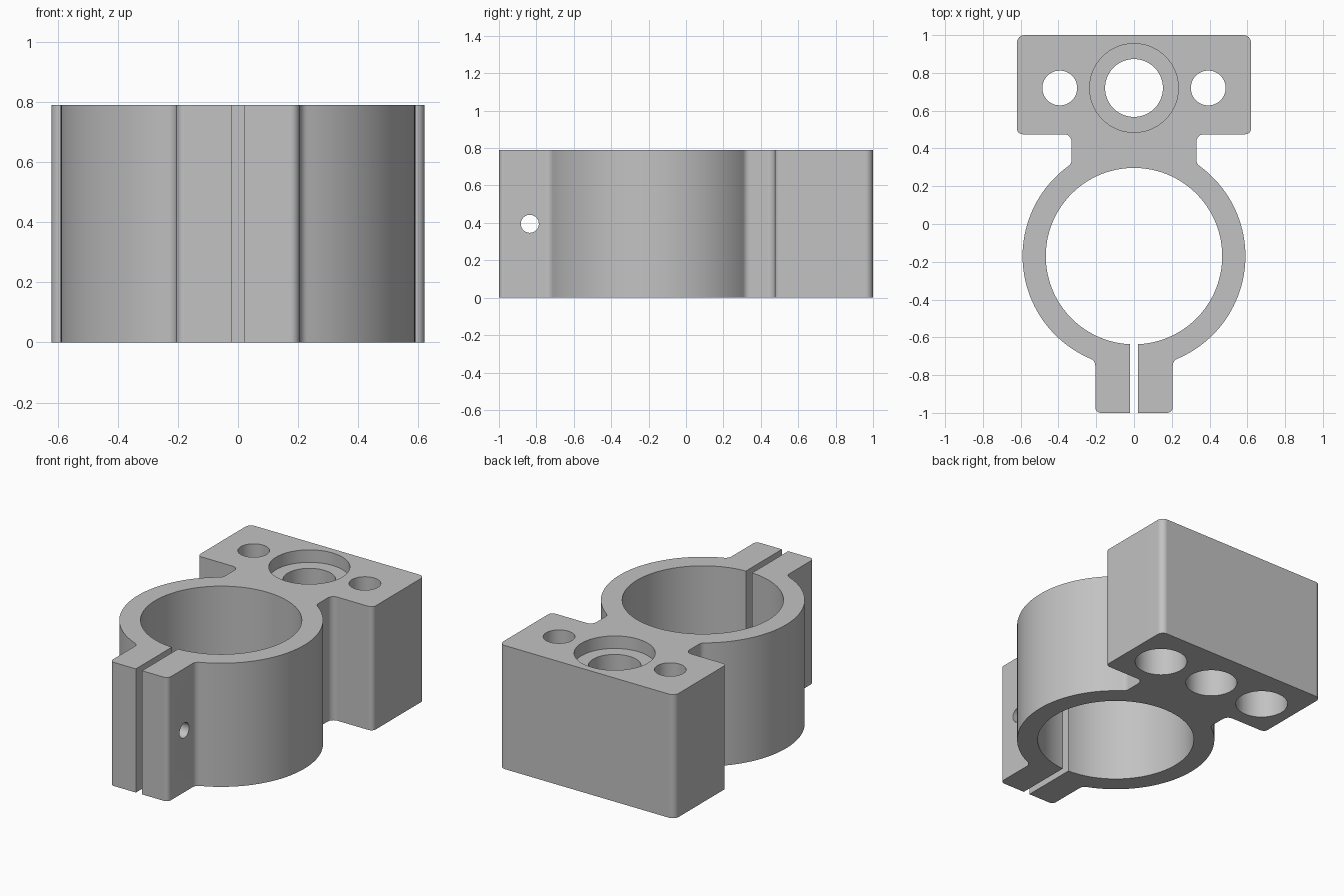
import bpy, bmesh, math
from mathutils import Vector

cube = bpy.data.objects.get("Cube")
if cube:
    bpy.data.objects.remove(cube, do_unlink=True)

H = 0.79                              # height of the clamp
RING_Y, R_OUT, R_IN = -0.17, 0.59, 0.467
NECK, TAB, SLIT = 0.33, 0.205, 0.022  # half widths
FIL = 0.04                            # fillet radius
HOLE_Y = 0.72

grey = bpy.data.materials.new("plain grey")
grey.use_nodes = True
colour = (0.54, 0.54, 0.54, 1)
grey.diffuse_color = colour
grey.node_tree.nodes["Principled BSDF"].inputs["Base Color"].default_value = colour


def arc(cx, cy, r, a0, a1, n):
    """Points on an arc, angles in degrees."""
    return [(cx + r * math.cos(math.radians(a0 + (a1 - a0) * i / n)),
             cy + r * math.sin(math.radians(a0 + (a1 - a0) * i / n)))
            for i in range(n + 1)]


def ring_fillet(x):
    """Centre height above the ring and contact angle of a fillet beside a wall at x."""
    cx = x + FIL
    dy = math.sqrt((R_OUT + FIL) ** 2 - cx ** 2)
    return dy, math.degrees(math.atan2(dy, cx))


# Half outline: mounting block, neck, ring, clamping tab, slit, bore
neck_dy, neck_a = ring_fillet(NECK)
tab_dy, tab_a = ring_fillet(TAB)
slit_a = -math.degrees(math.acos(SLIT / R_IN))
half = []
half += arc(0.58, 0.96, 0.04, 90, 0, 6)
half += arc(0.59, 0.505, 0.03, 0, -90, 6)
half += arc(NECK + FIL, 0.475 - FIL, FIL, 90, 180, 6)
half += arc(NECK + FIL, RING_Y + neck_dy, FIL, 180, 180 + neck_a, 5)
half += arc(0, RING_Y, R_OUT, neck_a, -tab_a, 48)[1:]
half += arc(TAB + FIL, RING_Y - tab_dy, FIL, 180 - tab_a, 180, 6)[1:]
half += arc(TAB - 0.03, -0.97, 0.03, 0, -90, 6)
half += [(SLIT, -1.0)]
half += arc(0, RING_Y, R_IN, slit_a, 90, 64)
outline = half + [(-x, y) for x, y in reversed(half[:-1])]

# Extrude the outline into the clamp body
bm = bmesh.new()
base = bm.faces.new([bm.verts.new((x, y, 0)) for x, y in outline])
top = bmesh.ops.extrude_face_region(bm, geom=[base])
bmesh.ops.translate(bm, vec=(0, 0, H),
                    verts=[g for g in top["geom"] if isinstance(g, bmesh.types.BMVert)])
bmesh.ops.recalc_face_normals(bm, faces=bm.faces[:])
mesh = bpy.data.meshes.new("clamp_body")
bm.to_mesh(mesh)
bm.free()
mesh.materials.append(grey)
body = bpy.data.objects.new("clamp_body", mesh)
bpy.context.collection.objects.link(body)
bpy.context.view_layer.objects.active = body
body.select_set(True)


def drill(r, start, end):
    """Cut a round hole from start to end."""
    a, b = Vector(start), Vector(end)
    bpy.ops.mesh.primitive_cylinder_add(vertices=64, radius=r, depth=(b - a).length,
                                        location=(a + b) / 2)
    cutter = bpy.context.object
    cutter.name = "hole_cutter"
    cutter.hide_render = True
    cutter.rotation_euler = (b - a).to_track_quat('Z', 'Y').to_euler()
    cutter.data.materials.append(grey)
    mod = body.modifiers.new("hole", 'BOOLEAN')
    mod.operation = 'DIFFERENCE'
    mod.solver = 'EXACT'
    mod.object = cutter
    bpy.ops.object.select_all(action='DESELECT')
    body.select_set(True)
    bpy.context.view_layer.objects.active = body
    bpy.ops.object.modifier_apply(modifier=mod.name)
    bpy.data.objects.remove(cutter, do_unlink=True)


# Centre hole with a shallow recess on top
drill(0.153, (0, HOLE_Y, -0.1), (0, HOLE_Y, H + 0.1))
drill(0.235, (0, HOLE_Y, H - 0.08), (0, HOLE_Y, H + 0.1))
# Side screw holes, widened from below
for x in (-0.393, 0.393):
    drill(0.092, (x, HOLE_Y, -0.1), (x, HOLE_Y, H + 0.1))
    drill(0.155, (x, HOLE_Y, -0.1), (x, HOLE_Y, 0.4))
# Pinch bolt hole across both tabs
drill(0.048, (-0.4, -0.835, H / 2), (0.4, -0.835, H / 2))

# Smooth the round walls, keep flat faces flat
bpy.ops.object.shade_smooth_by_angle(angle=math.radians(30))
weighted = body.modifiers.new("flat_faces", 'WEIGHTED_NORMAL')
weighted.keep_sharp = True
